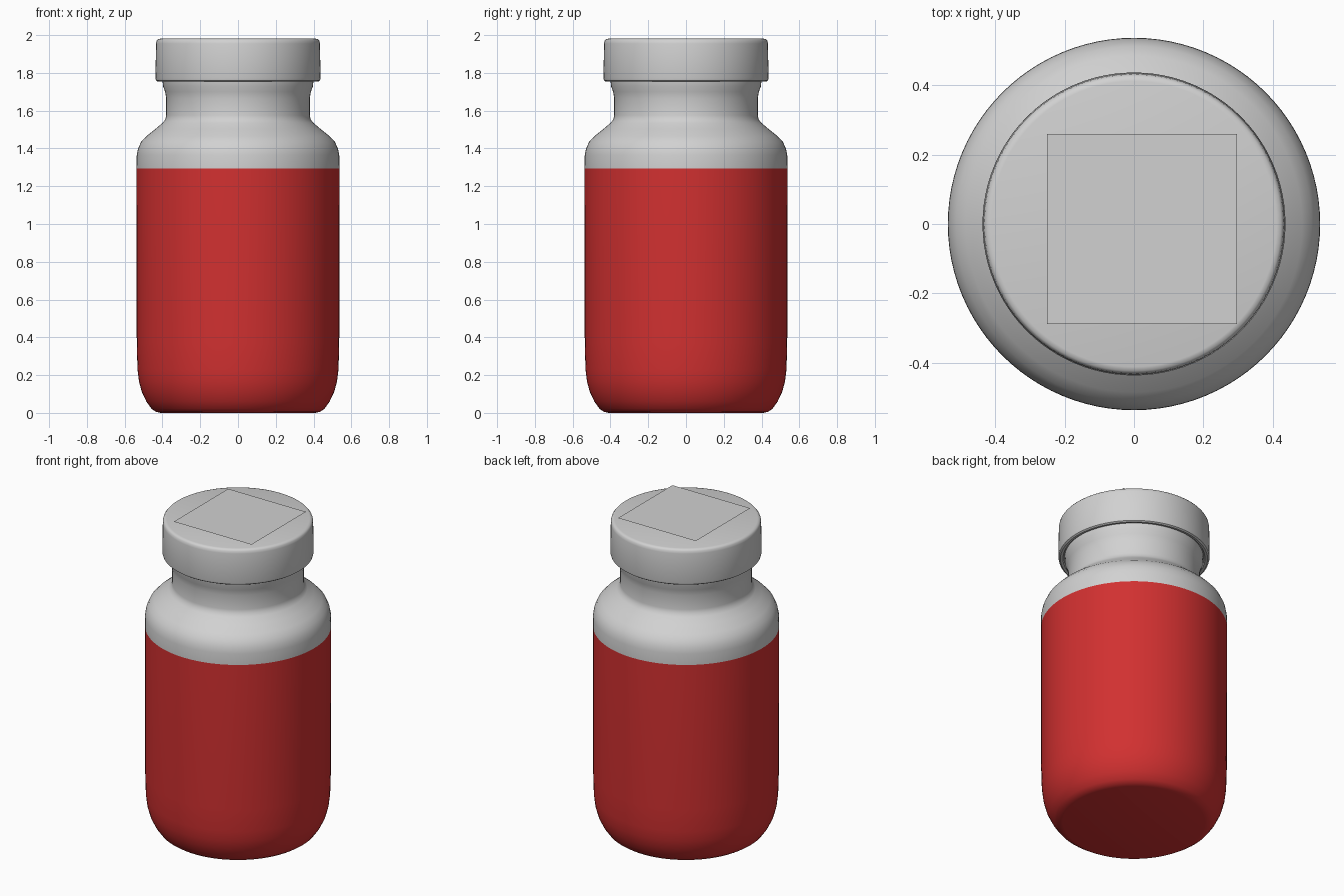
import bpy, bmesh, math
from mathutils import Vector

cube = bpy.data.objects.get("Cube")
if cube:
    bpy.data.objects.remove(cube, do_unlink=True)

SEGMENTS = 96
LABEL_TOP = 1.295


def make_material(name, rgb):
    mat = bpy.data.materials.new(name)
    mat.use_nodes = True
    mat.diffuse_color = (*rgb, 1)
    mat.node_tree.nodes["Principled BSDF"].inputs["Base Color"].default_value = (*rgb, 1)
    return mat


grey = make_material("light grey", (0.64, 0.64, 0.64))
red = make_material("red", (0.64, 0.03, 0.03))


def finish(name, bm, materials):
    mesh = bpy.data.meshes.new(name)
    bm.to_mesh(mesh)
    bm.free()
    for mat in materials:
        mesh.materials.append(mat)
    obj = bpy.data.objects.new(name, mesh)
    bpy.context.collection.objects.link(obj)
    return obj


def lathe(name, profile, materials, rule=None):
    """Revolve (radius, height) points about the z axis."""
    bm = bmesh.new()
    verts = [bm.verts.new((r, 0, z)) for r, z in profile]
    edges = [bm.edges.new(pair) for pair in zip(verts, verts[1:])]
    bmesh.ops.spin(bm, geom=verts + edges, cent=(0, 0, 0), axis=(0, 0, 1),
                   angle=math.tau, steps=SEGMENTS)
    bmesh.ops.remove_doubles(bm, verts=bm.verts, dist=0.0005)
    bmesh.ops.recalc_face_normals(bm, faces=bm.faces)
    if rule:
        for face in bm.faces:
            face.material_index = rule(face.calc_center_median().z)
    obj = finish(name, bm, materials)
    bpy.ops.object.select_all(action="DESELECT")
    obj.select_set(True)
    bpy.context.view_layer.objects.active = obj
    bpy.ops.object.shade_smooth_by_angle(angle=math.radians(40))
    return obj


# Bottle: rounded base, straight wall, sloped shoulder and flared neck
bottle = [(0, 0), (0.41, 0), (0.435, 0.006), (0.458, 0.022), (0.485, 0.06),
          (0.509, 0.11), (0.524, 0.165), (0.532, 0.23), (0.536, 0.37),
          (0.537, LABEL_TOP), (0.536, 1.365), (0.529, 1.4), (0.513, 1.435),
          (0.485, 1.465), (0.437, 1.503), (0.4, 1.535), (0.385, 1.553),
          (0.38, 1.575), (0.38, 1.665), (0.386, 1.7), (0.397, 1.73),
          (0.4, 1.765), (0.4, 1.8)]
lathe("bottle", bottle, [grey, red], lambda z: int(z < LABEL_TOP))

# Cap: short cylinder with softened rims
cap = [(0, 1.765), (0.405, 1.765), (0.41, 1.756), (0.425, 1.754), (0.434, 1.76),
       (0.437, 1.772), (0.434, 1.955), (0.431, 1.97), (0.424, 1.978),
       (0.412, 1.981), (0, 1.981)]
lathe("cap", cap, [grey])

# Flat square sheet hovering just over the cap
bm = bmesh.new()
bmesh.ops.create_grid(bm, x_segments=1, y_segments=1, size=0.274)
bmesh.ops.translate(bm, verts=bm.verts, vec=Vector((0.023, -0.014, 2.0)))
finish("top_sheet", bm, [grey])
